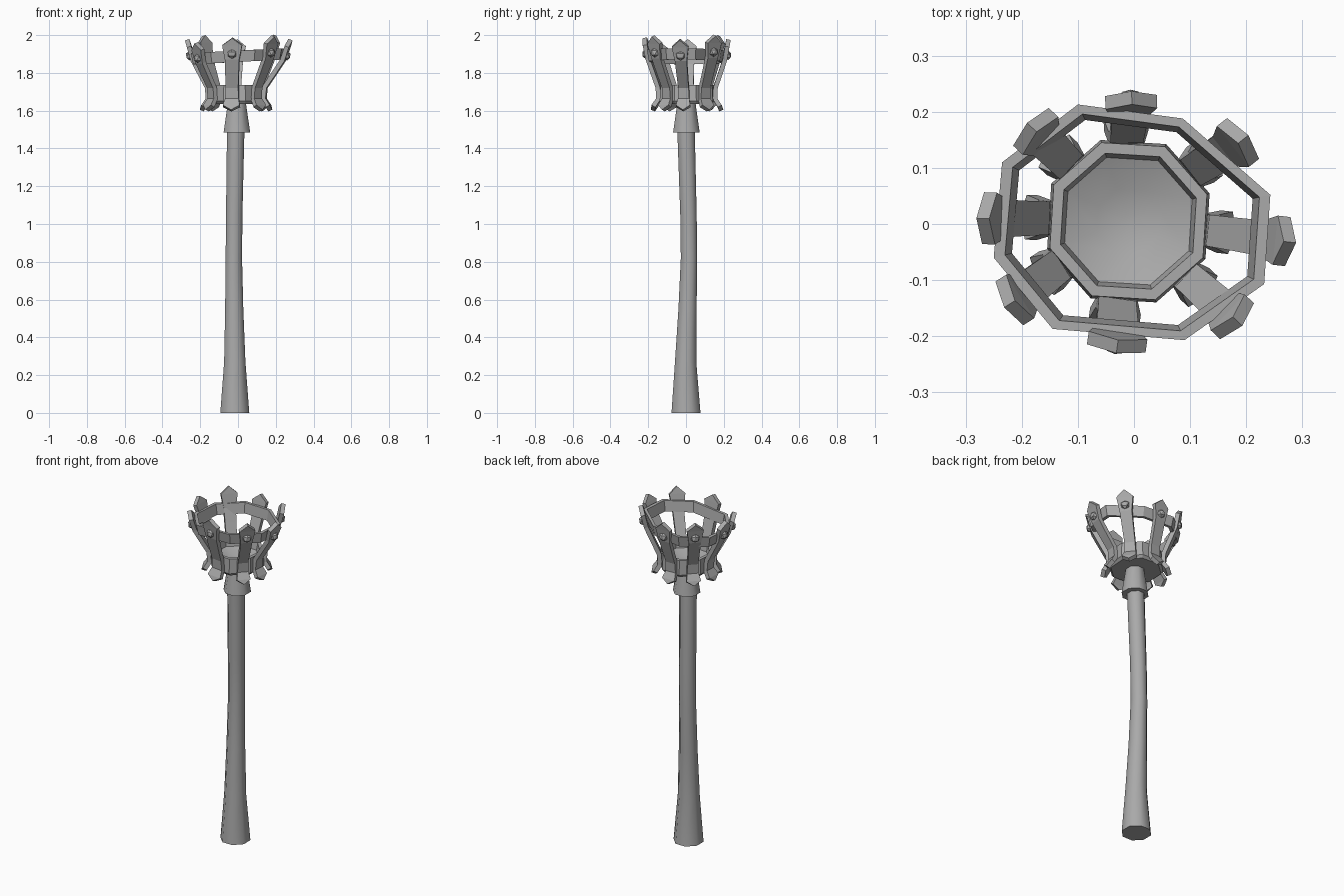
import bpy, bmesh
from math import sin, cos, pi, atan2, hypot
from mathutils import Vector

cube = bpy.data.objects.get("Cube")
if cube:
    bpy.data.objects.remove(cube)

grey = bpy.data.materials.new("iron_grey")
grey.use_nodes = True
COLOUR = (0.4, 0.4, 0.4, 1)
grey.diffuse_color = COLOUR
grey.node_tree.nodes["Principled BSDF"].inputs["Base Color"].default_value = COLOUR


def make_object(name, bm, smooth=0):
    mesh = bpy.data.meshes.new(name)
    bm.to_mesh(mesh)
    bm.free()
    mesh.materials.append(grey)
    obj = bpy.data.objects.new(name, mesh)
    bpy.context.collection.objects.link(obj)
    if smooth:
        bpy.ops.object.select_all(action='DESELECT')
        obj.select_set(True)
        bpy.context.view_layer.objects.active = obj
        bpy.ops.object.shade_smooth_by_angle(angle=smooth)
    return obj


def bridge(bm, a, b):
    n = len(a)
    for i in range(n):
        bm.faces.new((a[i], a[(i + 1) % n], b[(i + 1) % n], b[i]))


def loft(name, rows, sides=8, smooth=0.9, turn=0.5):
    """Stack polygon sections (x, y, z, radius) and cap both ends."""
    bm = bmesh.new()
    loops = []
    for x, y, z, r in rows:
        angles = [2 * pi * (i + turn) / sides for i in range(sides)]
        loops.append([bm.verts.new((x + r * cos(a), y + r * sin(a), z)) for a in angles])
    for a, b in zip(loops, loops[1:]):
        bridge(bm, a, b)
    bm.faces.new(loops[0])
    bm.faces.new(loops[-1])
    bmesh.ops.recalc_face_normals(bm, faces=bm.faces)
    return make_object(name, bm, smooth)


# Slightly crooked pole and the collar that joins it to the bowl
loft("pole", [(-.017, 0, 0, .083), (-.017, -.002, .27, .061), (-.02, .008, .55, .052),
              (-.022, .016, .82, .047), (-.02, .013, 1.05, .047), (-.012, 0, 1.5, .05)])
loft("collar", [(-.006, .002, 1.485, .076), (-.006, .002, 1.64, .052)])

# Shallow bowl with a thick rim and a dished floor
loft("bowl", [(-.01, .005, z, r) for z, r in
              [(1.635, .14), (1.65, .153), (1.735, .148), (1.735, .128),
               (1.695, .12), (1.67, .06), (1.665, .01)]], smooth=0.6, turn=.42)

# Uneven eight-sided hoop, tilted a little and narrower at its lower edge
corners = [(-.1, .213), (.087, .188), (.243, .052), (.232, -.107),
           (.09, -.207), (-.145, -.187), (-.25, -.06), (-.235, .11)]
bm = bmesh.new()
loops = []
for scale, height in [(.95, 1.858), (1, 1.918), (.92, 1.918), (.87, 1.858)]:
    loops.append([bm.verts.new((x * scale, y * scale, height + .05 * x)) for x, y in corners])
for i in range(4):
    bridge(bm, loops[i], loops[(i + 1) % 4])
bmesh.ops.recalc_face_normals(bm, faces=bm.faces)
make_object("hoop", bm)


def strap(name, x, y, half_width, lift):
    """Bent flat bar with pointed ends, leaning from the bowl out past the hoop."""
    a, reach = atan2(y, x), hypot(x, y)
    out = Vector((cos(a), sin(a), 0))
    side = Vector((-sin(a), cos(a), 0))
    foot = Vector((-.01, .005, 0))

    def spot(z, r, lean, w):
        base = (foot + out * r).lerp(out * (reach + .012), lean)
        return base + side * w + Vector((0, 0, z + lift * lean))

    # height, foot radius, lean towards the hoop, width factor
    rows = [(1.63, .183, 0, .95), (1.665, .16, 0, .75), (1.72, .16, .04, .7),
            (1.8, .16, .45, .75), (1.87, .16, .8, .8), (1.945, .16, 1, 1.1)]
    bm = bmesh.new()
    pairs = [[bm.verts.new(spot(z, r, t, s * w * half_width)) for s in (-1, 1)]
             for z, r, t, w in rows]
    for p, q in zip(pairs, pairs[1:]):
        bm.faces.new((p[0], p[1], q[1], q[0]))
    low = bm.verts.new(spot(1.605, .193, 0, 0))
    high = bm.verts.new(spot(1.983, .16, 1.12, 0))
    bm.faces.new((low, pairs[0][1], pairs[0][0]))
    bm.faces.new((pairs[-1][0], pairs[-1][1], high))
    obj = make_object(name, bm)
    solid = obj.modifiers.new("thickness", 'SOLIDIFY')
    solid.thickness = .024
    solid.offset = -1

    # Faceted rivet head on the outer face
    bm = bmesh.new()
    bmesh.ops.create_icosphere(bm, subdivisions=1, radius=.026)
    for v in bm.verts:
        depth = v.co.x * .75
        v.co = spot(1.9, .16, .89, v.co.y) + out * depth + Vector((0, 0, v.co.z))
    bmesh.ops.recalc_face_normals(bm, faces=bm.faces)
    make_object(name + "_rivet", bm)


strap("front_strap", -.03, -.21, .048, 0)
strap("front_left_strap", .175, -.165, .04, .008)
strap("left_strap", .262, -.03, .04, -.01)
strap("back_left_strap", .185, .145, .042, .012)
strap("back_strap", -.005, .217, .042, -.008)
strap("back_right_strap", -.175, .165, .042, .01)
strap("right_strap", -.257, .01, .042, -.01)
strap("front_right_strap", -.212, -.135, .042, -.025)
